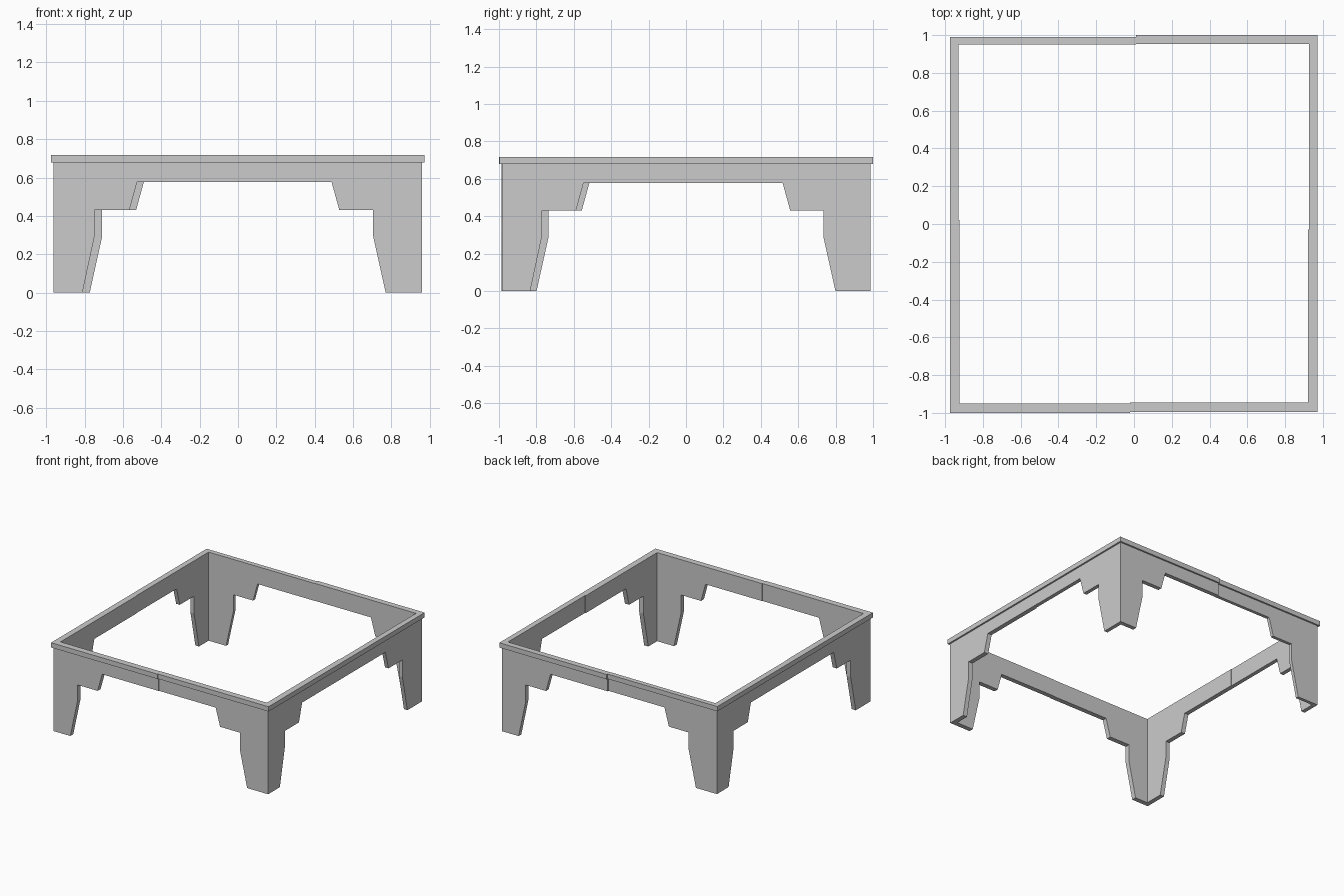
import bpy, bmesh

if "Cube" in bpy.data.objects:
    bpy.data.objects.remove(bpy.data.objects["Cube"])

RIM_Z, TOP_Z, LIP = 0.678, 0.717, 0.013
# stepped leg outline: distance from the corner, height
WIDE = [(0.188, 0), (0.253, 0.293), (0.253, 0.431), (0.43, 0.431), (0.47, 0.576)]
NARROW = [(0.15, 0), (0.213, 0.293), (0.213, 0.431), (0.395, 0.431), (0.435, 0.576)]


def finish(bm, name):
    bmesh.ops.remove_doubles(bm, verts=bm.verts, dist=1e-5)
    bmesh.ops.recalc_face_normals(bm, faces=bm.faces)
    mesh = bpy.data.meshes.new(name)
    bm.to_mesh(mesh)
    bm.free()
    bpy.context.collection.objects.link(bpy.data.objects.new(name, mesh))


def add_arm(bm, axis, out, inn, seam, outline):
    """One wall of a corner, mitred where it meets the other wall."""
    other = 1 - axis
    d = -1 if out[axis] > 0 else 1
    mid = [(out[axis] + d * u, z) for u, z in outline] + [(seam, 0.576), (seam, RIM_Z)]

    def ring(corner):
        pts = [(corner[axis], 0)] + mid + [(corner[axis], RIM_Z)]
        verts = []
        for a, z in pts:
            co = [0, 0, z]
            co[axis], co[other] = a, corner[other]
            verts.append(bm.verts.new(co))
        return verts

    a, b = ring(out), ring(inn)
    bm.faces.new(a)
    bm.faces.new(b)
    for i in range(len(a) - 1):        # mitre side stays open and is welded
        bm.faces.new((a[i], a[i + 1], b[i + 1], b[i]))


def add_corner(name, out, inn, seam_x, seam_y, wide_axis):
    # stepped leg with its two apron walls
    panel = tuple(c - LIP if c > 0 else c + LIP for c in out)
    bm = bmesh.new()
    for axis, seam in ((0, seam_x), (1, seam_y)):
        add_arm(bm, axis, panel, inn, seam, WIDE if axis == wide_axis else NARROW)
    finish(bm, name + "_leg")

    # overhanging rim
    bm = bmesh.new()
    plan = [out, (seam_x, out[1]), (seam_x, inn[1]), inn, (inn[0], seam_y), (out[0], seam_y)]
    face = bm.faces.new([bm.verts.new((x, y, RIM_Z)) for x, y in plan])
    ext = bmesh.ops.extrude_face_region(bm, geom=[face], use_keep_orig=True)
    top = [v for v in ext["geom"] if isinstance(v, bmesh.types.BMVert)]
    bmesh.ops.translate(bm, verts=top, vec=(0, 0, TOP_Z - RIM_Z))
    finish(bm, name + "_rim")


# four corner pieces, wide walls going round in turn
add_corner("front_right", (0.971, -0.996), (0.921, -0.946), -0.02, -0.03, 0)
add_corner("back_right", (0.971, 1.0), (0.927, 0.953), 0.01, -0.03, 1)
add_corner("back_left", (-0.974, 0.99), (-0.929, 0.951), 0.01, 0.02, 0)
add_corner("front_left", (-0.974, -1.0), (-0.925, -0.949), -0.02, 0.02, 1)
